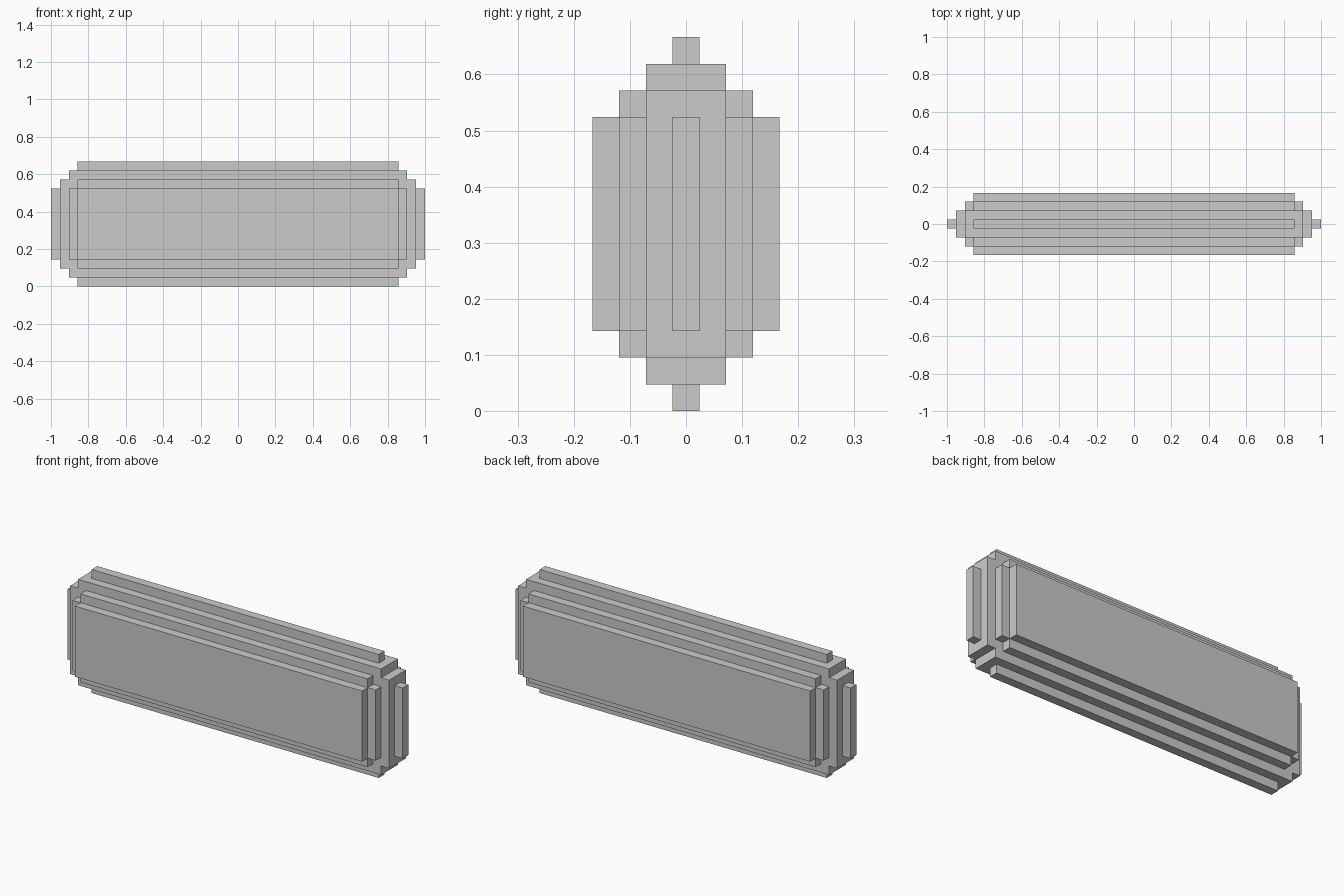
import bpy, bmesh

if "Cube" in bpy.data.objects:
    bpy.data.objects.remove(bpy.data.objects["Cube"])

U = 1 / 21          # one step of the stair-stepped block
MID_Z = 7 * U       # centre height


def stepped_slab(name, wide, tall, half_depth):
    """Extrude along y a rectangle with notched corners.
    wide / tall are (half x, half z) in steps; the outline is their union."""
    (wx, wz), (tx, tz) = wide, tall
    quarter = [(wx, wz)] if wide == tall else [(wx, wz), (tx, wz), (tx, tz)]
    flip = quarter[::-1]
    outline = (quarter
               + [(-x, z) for x, z in flip]
               + [(-x, -z) for x, z in quarter]
               + [(x, -z) for x, z in flip])
    bm = bmesh.new()
    verts = [bm.verts.new((x * U, -half_depth * U, MID_Z + z * U)) for x, z in outline]
    face = bm.faces.new(verts)
    new = bmesh.ops.extrude_face_region(bm, geom=[face])["geom"]
    moved = [g for g in new if isinstance(g, bmesh.types.BMVert)]
    bmesh.ops.translate(bm, verts=moved, vec=(0, 2 * half_depth * U, 0))
    bmesh.ops.recalc_face_normals(bm, faces=bm.faces)
    mesh = bpy.data.meshes.new(name)
    bm.to_mesh(mesh)
    bm.free()
    obj = bpy.data.objects.new(name, mesh)
    bpy.context.collection.objects.link(obj)
    return obj


# Thin rim that stands out at the ends, top and bottom
stepped_slab("outer_rim", (21, 4), (18, 7), 0.5)
# Main core
stepped_slab("core_slab", (20, 5), (19, 6), 1.5)
# Intermediate step on front and back
stepped_slab("middle_slab", (19, 4), (18, 5), 2.5)
# Flat front and back panels
stepped_slab("face_panel", (18, 4), (18, 4), 3.5)
